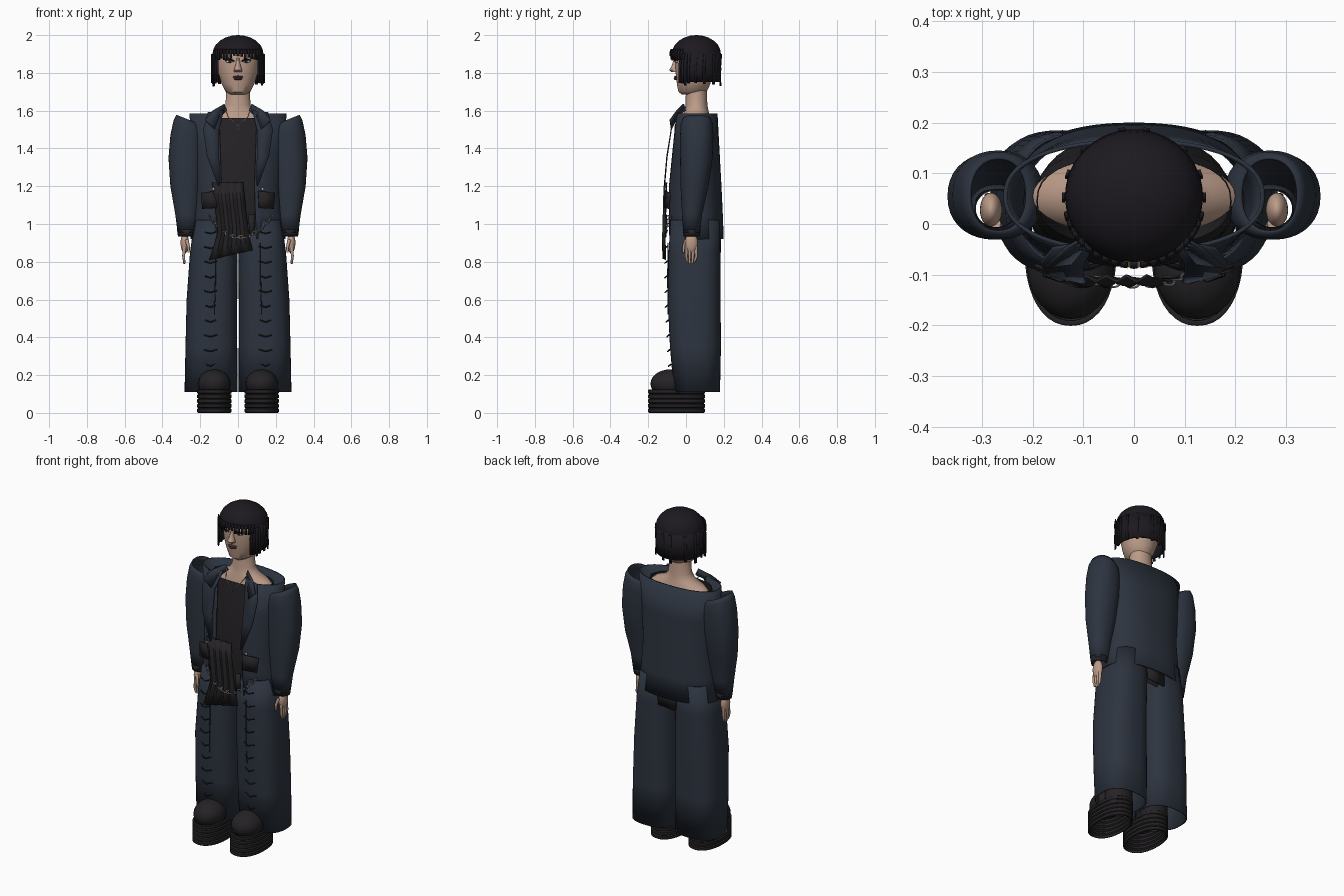
import bpy, bmesh, math, random
from mathutils import Vector

if "Cube" in bpy.data.objects:
    bpy.data.objects.remove(bpy.data.objects["Cube"])
random.seed(4)

def mat(name, r, g, b):
    m = bpy.data.materials.new(name)
    m.diffuse_color = (r, g, b, 1)
    m.use_nodes = True
    m.node_tree.nodes["Principled BSDF"].inputs["Base Color"].default_value = m.diffuse_color
    return m
NAVY = mat("navy_cloth", .026, .034, .050)
DARK = mat("dark_cloth", .018, .016, .018)
HAIR = mat("hair", .012, .010, .014)
SKIN = mat("skin", .50, .33, .25)
LIP = mat("lip", .09, .04, .04)
WHITE = mat("eye_white", .6, .6, .6)
METAL = mat("metal", .35, .36, .38)

def finish(o, m, mirror=False, thick=0, angle=40):
    o.data.materials.append(m)
    if thick:
        s = o.modifiers.new("thickness", "SOLIDIFY")
        s.thickness, s.offset = thick, -1
    if mirror:
        o.modifiers.new("mirror", "MIRROR")
    if o.type == 'MESH':
        bpy.ops.object.select_all(action='DESELECT')
        bpy.context.view_layer.objects.active = o
        o.select_set(True)
        bpy.ops.object.shade_smooth_by_angle(angle=math.radians(angle))
    return o

def from_bmesh(name, bm):
    me = bpy.data.meshes.new(name)
    bm.to_mesh(me)
    bm.free()
    o = bpy.data.objects.new(name, me)
    bpy.context.collection.objects.link(o)
    return o

def grid_faces(bm, rows, closed=False):
    for a, b in zip(rows, rows[1:]):
        n = len(a)
        for i in range(n if closed else n - 1):
            bm.faces.new((a[i], a[(i + 1) % n], b[(i + 1) % n], b[i]))

def loft(name, rings, m, n=36, p=2.0, gap=0, cap=False, **kw):
    """rings: z, cx, cy, rx, ry[, tilt]; gap = half-angle left open at the front"""
    bm, rows = bmesh.new(), []
    for z, cx, cy, rx, ry, *t in rings:
        row = []
        for i in range(n):
            if gap:
                a = math.radians(-90 + gap + (360 - 2 * gap) * i / (n - 1))
            else:
                a = 2 * math.pi * i / n
            c, s = math.cos(a), math.sin(a)
            x = rx * math.copysign(abs(c) ** (2 / p), c)
            y = ry * math.copysign(abs(s) ** (2 / p), s)
            row.append(bm.verts.new((cx + x, cy + y, z + (t[0] * x if t else 0))))
        rows.append(row)
    grid_faces(bm, rows, not gap)
    if cap:
        bm.faces.new(rows[0])
        bm.faces.new(rows[-1])
    if not gap:
        bmesh.ops.recalc_face_normals(bm, faces=bm.faces)
    else:
        c = Vector((0, .055, 0))
        f = bm.faces[:][len(bm.faces) // 2]
        if f.normal.dot(f.calc_center_median() - c) < 0 or rows[0][0].co.z > rows[-1][0].co.z:
            bmesh.ops.reverse_faces(bm, faces=bm.faces)
    return finish(from_bmesh(name, bm), m, **kw)

def panel(name, left, right, m, cols=2, pleat=0, thick=.006, **kw):
    """cloth sheet between two edges, with optional pleats"""
    bm, rows = bmesh.new(), []
    for l, r in zip(left, right):
        row = []
        for j in range(cols):
            v = Vector(l).lerp(Vector(r), j / (cols - 1))
            v.y += pleat * (-1) ** j
            row.append(bm.verts.new(v))
        rows.append(row)
    grid_faces(bm, rows)
    return finish(from_bmesh(name, bm), m, thick=thick, **kw)

def ball(name, loc, size, m, **kw):
    bm = bmesh.new()
    bmesh.ops.create_uvsphere(bm, u_segments=24, v_segments=14, radius=1)
    for v in bm.verts:
        v.co = Vector(loc) + Vector(a * b for a, b in zip(v.co, size))
    return finish(from_bmesh(name, bm), m, **kw)

def tubes(name, paths, r, m, mirror=False, taper=1):
    cu = bpy.data.curves.new(name, 'CURVE')
    cu.dimensions, cu.bevel_depth, cu.bevel_resolution, cu.use_fill_caps = '3D', r, 2, True
    for pts in paths:
        s = cu.splines.new('POLY')
        s.points.add(len(pts) - 1)
        for i, q in enumerate(pts):
            s.points[i].co = (*q, 1)
            s.points[i].radius = 1 + (taper - 1) * i / (len(pts) - 1)
    o = bpy.data.objects.new(name, cu)
    bpy.context.collection.objects.link(o)
    return finish(o, m, mirror)

# head, neck and shoulders
loft("head", [(1.685, 0, .035, .04, .055), (1.70, 0, .035, .065, .075), (1.74, 0, .04, .086, .088),
              (1.80, 0, .045, .105, .1), (1.87, 0, .05, .115, .108), (1.93, 0, .05, .11, .1),
              (1.98, 0, .05, .06, .06)], SKIN, cap=True)
loft("neck", [(1.53, 0, .055, .20, .08), (1.57, 0, .055, .155, .072), (1.595, 0, .055, .09, .065),
              (1.63, 0, .055, .066, .058), (1.72, 0, .055, .062, .055)], SKIN)
# face details
loft("nose", [(1.805, 0, -.055, .02, .022), (1.815, 0, -.062, .022, .027), (1.84, 0, -.055, .013, .02),
              (1.88, 0, -.052, .008, .01)], SKIN, n=12, cap=True)
ball("eye", (.043, -.047, 1.862), (.022, .01, .009), WHITE, mirror=True)
ball("pupil", (.043, -.054, 1.862), (.009, .006, .009), HAIR, mirror=True)
tubes("eyelid", [[(.02, -.058, 1.862), (.043, -.06, 1.873), (.068, -.045, 1.866)]], .004, HAIR, True)
ball("upper_lip", (0, -.052, 1.779), (.028, .012, .006), LIP)
ball("lower_lip", (0, -.052, 1.769), (.023, .013, .007), LIP)

# bob hair: dome, side curtain, locks and fringe
dome = [(1.90 + .10 * math.sin(t), 0, .055, .135 * math.cos(t), .13 * math.cos(t))
        for t in (math.radians(a) for a in (0, 15, 30, 45, 60, 75, 88))]
loft("hair_dome", dome, HAIR, n=48, cap=True)
loft("hair_curtain", [(1.752, 0, .055, .133, .13), (1.82, 0, .055, .136, .132), (1.905, 0, .055, .135, .13)],
     HAIR, n=40, gap=62, thick=.012)

def lock(a, top, bot, w, k=1.0):
    out = []
    for d in (-w, w):
        t = math.radians(a + d)
        x, y = .136 * math.sin(t), .055 - .131 * math.cos(t)
        out.append([(x, y, top), (x * k, y - .006, (top + bot) / 2), (x * k, y - .004, bot)])
    return out
for i in range(15):
    a = -56 + 8 * i
    l, r = lock(a, 1.925, random.uniform(1.865, 1.895), 2.8)
    panel("fringe_lock", l, r, HAIR)
for a in (52, 59, 66, 74, 90, 110, 135, 170):
    for s in (-1, 1):
        l, r = lock(a * s, 1.90, random.uniform(1.725, 1.75), 3)
        panel("side_lock", l, r, HAIR)

# shirt, and its tail behind
loft("shirt", [(.85, 0, .055, .14, .10), (1.0, 0, .05, .18, .125), (1.2, 0, .045, .19, .13),
               (1.45, 0, .045, .20, .105), (1.56, 0, .045, .19, .088)], DARK, p=2.4)
panel("shirt_tail", [(-.065, .185, .95), (-.06, .185, .85)], [(.065, .185, .95), (.055, .185, .86)], DARK)

# open coat
loft("coat", [(.92, 0, .052, .252, .148), (1.05, 0, .048, .235, .147), (1.2, 0, .045, .225, .143),
              (1.4, 0, .05, .24, .127), (1.585, 0, .055, .258, .112)], NAVY, n=56, p=2.3, gap=20, thick=.008)
loft("sleeve", [(.955, .27, .03, .05, .045), (1.05, .27, .032, .062, .053), (1.2, .275, .045, .083, .074),
                (1.35, .273, .055, .095, .086), (1.47, .268, .057, .09, .088), (1.53, .265, .057, .076, .085, .25),
                (1.555, .268, .057, .058, .075, .4)], NAVY, p=2.2, mirror=True, thick=.006)
loft("cuff", [(.935, .272, .03, .046, .042), (.97, .27, .03, .053, .048)], DARK, mirror=True, thick=.006)
panel("lapel", [(.075, -.03, 1.60), (.10, -.075, 1.50), (.10, -.098, 1.35), (.095, -.11, 1.21)],
      [(.16, -.045, 1.59), (.185, -.075, 1.50), (.165, -.098, 1.36), (.105, -.112, 1.20)], NAVY, mirror=True)
panel("collar", [(.062, .0, 1.60), (.09, -.04, 1.57), (.125, -.075, 1.50)],
      [(.075, -.01, 1.635), (.135, -.045, 1.60), (.175, -.082, 1.55)], NAVY, mirror=True)
panel("pocket_flap", [(.105, -.108, 1.175), (.11, -.112, 1.085)], [(.195, -.078, 1.165), (.188, -.088, 1.08)],
      DARK, mirror=True)

# hands
ball("palm", (.282, .028, .90), (.022, .034, .055), SKIN, mirror=True)
tubes("fingers", [[(.284, .028 + d, .88), (.288, .028 + d * 1.1, .83), (.284, .026 + d * .8, .785 + abs(d) * .6)]
                  for d in (-.024, -.008, .008, .024)], .0095, SKIN, True, .6)
tubes("thumb", [[(.272, .0, .915), (.262, -.012, .88), (.262, -.014, .85)]], .01, SKIN, True, .6)

# wide trousers with a row of slashes
loft("trouser_leg", [(.11, .143, .058, .14, .122), (.35, .141, .05, .137, .135), (.6, .138, .043, .134, .14),
                     (.85, .128, .045, .126, .137), (1.02, .115, .048, .115, .13)], NAVY, n=44, p=2.5,
     mirror=True, thick=.006)
slashes = []
for i in range(10):
    z, w = .25 + i * .078, random.uniform(.022, .036)
    y = -.070 - .034 * min(1, z / .6)
    slashes.append([(.145 - w, y + .004, z + .008), (.145, y - .008, z - .003), (.145 + w, y + .004, z + .006)])
tubes("trouser_slash", slashes, .0035, DARK, True)
tubes("leg_seam", [[(.125, -.094, .52), (.12, -.097, .70), (.12, -.095, .9)]], .003, DARK, True)

# platform boots
sole = []
for i in range(5):
    z = i * .025
    sole += [(z, .125, -.05, .085, .144), (z + .005, .125, -.05, .091, .151),
             (z + .02, .125, -.05, .091, .151), (z + .025, .125, -.05, .085, .144)]
loft("boot_sole", sole, DARK, n=40, p=2.2, mirror=True, thick=.007)
ball("boot_toe", (.125, -.085, .155), (.086, .103, .075), DARK, mirror=True)
loft("boot_shaft", [(.08, .125, .015, .078, .078), (.18, .125, .02, .078, .07), (.34, .125, .04, .07, .07)],
     DARK, mirror=True)

# pleated cloth hanging at the waist
panel("waist_cloth", [(-.135, -.105, 1.22), (-.12, -.11, 1.10), (-.105, -.112, .96), (-.125, -.115, .88), (-.15, -.112, .81)],
      [(.025, -.105, 1.22), (.035, -.11, 1.12), (.05, -.112, 1.0), (.06, -.115, .93), (.075, -.112, .86)],
      DARK, cols=9, pleat=.006, angle=20)
panel("belt_end", [(.055, -.102, 1.05), (.06, -.104, .93)], [(.09, -.1, 1.05), (.088, -.104, .95)], DARK)

# chain, pendant and buttons
for i in range(19):
    t = i / 18
    x = -.145 + .32 * t
    z = .93 + .105 * (2 * t - 1) ** 2
    bpy.ops.mesh.primitive_torus_add(major_segments=14, minor_segments=6, major_radius=.009, minor_radius=.0022,
                                     location=(x, -.118 + 1.1 * x * x, z),
                                     rotation=(math.pi / 2 if i % 2 else .5, math.atan(-1.3 * (2 * t - 1)), 0))
    link = bpy.context.object
    link.name = "chain_link"
    link.scale.x = 1.4
    finish(link, METAL)
bpy.ops.mesh.primitive_torus_add(major_segments=16, minor_segments=6, major_radius=.009, minor_radius=.002,
                                 location=(0, -.058, 1.51), rotation=(math.pi / 2, 0, 0))
bpy.context.object.name = "pendant"
finish(bpy.context.object, METAL)
tubes("necklace", [[(.0, -.058, 1.52), (.05, -.045, 1.565), (.075, .0, 1.62)]], .002, METAL, True)
ball("coat_button", (.13, -.108, 1.185), (.008, .006, .008), METAL, mirror=True)
